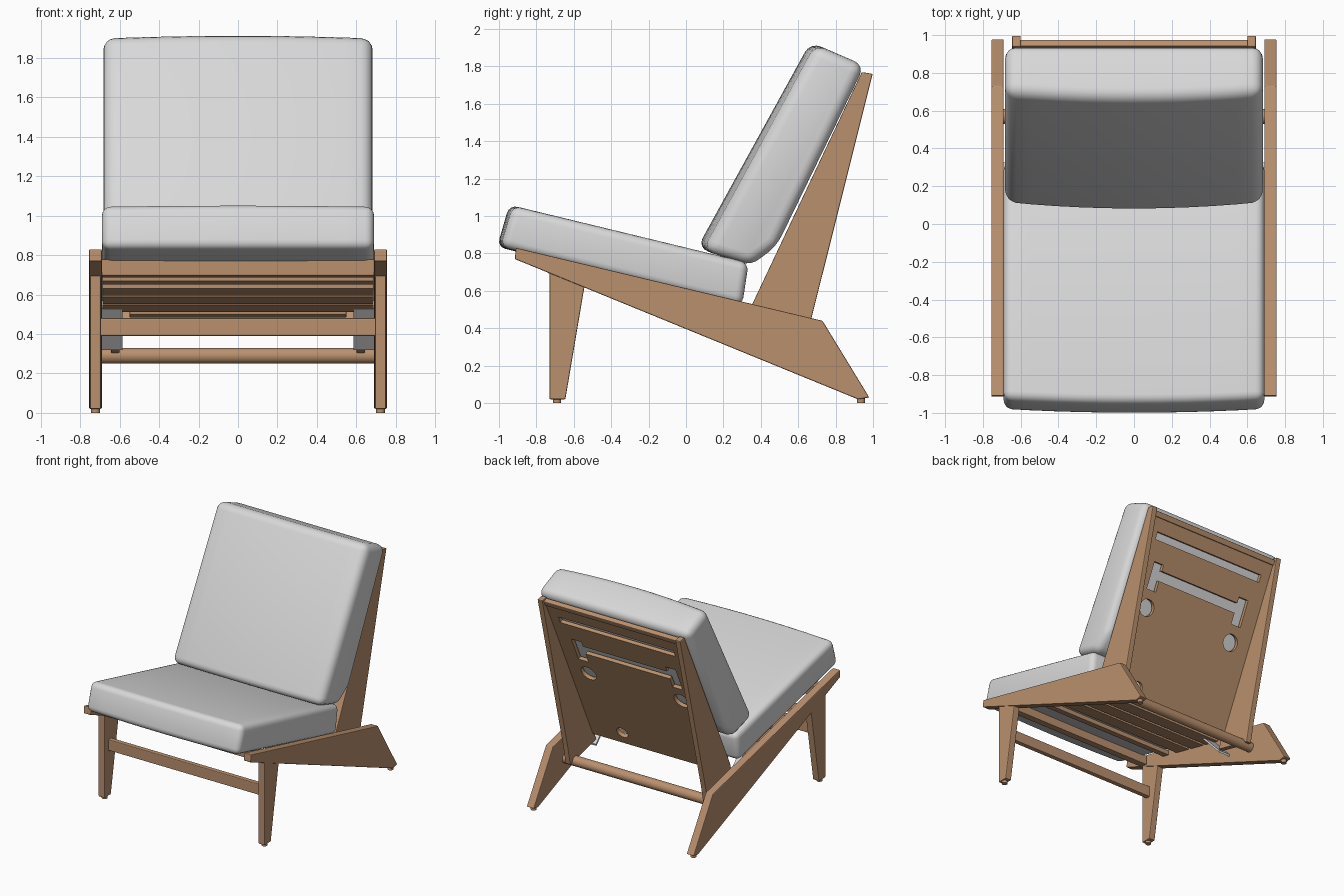
import bpy, bmesh, math
from mathutils import Matrix, Vector

if "Cube" in bpy.data.objects:
    bpy.data.objects.remove(bpy.data.objects["Cube"])


def material(name, rgb):
    m = bpy.data.materials.new(name)
    m.diffuse_color = (*rgb, 1)
    m.use_nodes = True
    m.node_tree.nodes["Principled BSDF"].inputs["Base Color"].default_value = m.diffuse_color
    return m


WOOD = material("warm wood", (0.49, 0.28, 0.155))
FABRIC = material("light grey fabric", (0.69, 0.69, 0.69))


def finish(name, bm, mat, bevel=0.0, segments=2, smooth=False):
    bmesh.ops.recalc_face_normals(bm, faces=bm.faces)
    me = bpy.data.meshes.new(name)
    bm.to_mesh(me)
    bm.free()
    me.materials.append(mat)
    ob = bpy.data.objects.new(name, me)
    bpy.context.collection.objects.link(ob)
    bpy.ops.object.select_all(action='DESELECT')
    bpy.context.view_layer.objects.active = ob
    ob.select_set(True)
    if bevel:
        b = ob.modifiers.new("rounded edges", 'BEVEL')
        b.width, b.segments = bevel, segments
        b.limit_method, b.angle_limit = 'ANGLE', math.radians(25)
        bpy.ops.object.modifier_apply(modifier=b.name)
    if smooth:
        bpy.ops.object.shade_smooth_by_angle(angle=math.radians(40))
    return ob


def prism(name, profile, x0, x1, mat=WOOD, bevel=0.006, segments=2, smooth=False, slices=1, pull=None):
    """Extrude a (y, z) profile along x; pull draws profile points inward toward both ends."""
    bm = bmesh.new()
    pull = pull or {}
    rings = []
    for i in range(slices + 1):
        u = i / slices
        t = (2 * u - 1) ** 2
        ring = []
        for j, (y, z) in enumerate(profile):
            dy, dz = pull.get(j, (0, 0))
            ring.append(bm.verts.new((x0 + (x1 - x0) * u, y + dy * t, z + dz * t)))
        rings.append(ring)
    n = len(profile)
    for a, b in zip(rings, rings[1:]):
        for j in range(n):
            bm.faces.new((a[j], a[(j + 1) % n], b[(j + 1) % n], b[j]))
    bm.faces.new(rings[0])
    bm.faces.new(rings[-1])
    return finish(name, bm, mat, bevel, segments, smooth)


def cylinder(name, center, radius, depth, rot, mat=WOOD, smooth=True):
    bm = bmesh.new()
    bmesh.ops.create_cone(bm, cap_ends=True, segments=24, radius1=radius, radius2=radius,
                          depth=depth, matrix=Matrix.Translation(center) @ rot)
    return finish(name, bm, mat, smooth=smooth)


# Side frames: rail, front leg, back upright, strap, glides
RAIL = [(-0.91, 0.83), (0.73, 0.44), (0.98, 0.03), (0.92, 0.02), (-0.915, 0.77)]
LEG = [(-0.73, 0.72), (-0.73, 0.02), (-0.645, 0.02), (-0.54, 0.64)]
UPRIGHT = [(0.30, 0.36), (0.35, 0.52), (0.94, 1.77), (0.998, 1.76), (0.67, 0.45), (0.635, 0.28)]
STRAP = [(0.12, 0.53), (0.125, 0.545), (0.325, 0.335), (0.32, 0.32)]
for side, s in (("right", 1), ("left", -1)):
    def span(a, b):
        return sorted((s * a, s * b))
    prism(side + "_rail", RAIL, *span(0.69, 0.755))
    prism(side + "_front_leg", LEG, *span(0.695, 0.75))
    prism(side + "_back_upright", UPRIGHT, *span(0.60, 0.645))
    prism(side + "_strap", STRAP, *span(0.585, 0.69), mat=FABRIC, bevel=0)
    for end, y in (("front", -0.69), ("rear", 0.935)):
        cylinder(f"{side}_{end}_glide", (s * 0.722, y, 0.014), 0.022, 0.028, Matrix.Identity(4))

# Cross members
prism("front_stretcher", [(-0.68, 0.39), (-0.68, 0.48), (-0.64, 0.48), (-0.64, 0.39)], -0.70, 0.70)
cylinder("rear_round_bar", (0, 0.57, 0.29), 0.04, 1.39, Matrix.Rotation(math.pi / 2, 4, 'Y'))
prism("front_seat_rail", [(-0.74, 0.695), (-0.74, 0.78), (-0.67, 0.765), (-0.67, 0.685)], -0.69, 0.69)


# Seat slats following the seat slope: one narrow in front, three broad, one short at the back
def slat(name, y0, y1, half_width):
    z0, z1 = (0.815 - 0.237 * (y + 0.93) for y in (y0, y1))
    prism(name, [(y0, z0), (y1, z1), (y1, z1 - 0.04), (y0, z0 - 0.04)], -half_width, half_width)


slat("front_slat", -0.47, -0.40, 0.688)
for i in range(3):
    slat(f"broad_slat_{i + 1}", -0.31 + 0.175 * i, -0.16 + 0.175 * i, 0.688)
slat("short_back_slat", 0.24, 0.31, 0.55)

# Back panel, leaning along the uprights: v runs up it, n runs backward
L = math.hypot(0.59, 1.25)
UP, BACK = (0.59 / L, 1.25 / L), (1.25 / L, -0.59 / L)


def on_panel(v, n):
    return (0.35 + UP[0] * v + BACK[0] * n, 0.52 + UP[1] * v + BACK[1] * n)


def slab(name, v0, v1, n0, n1, x0, x1, bevel=0.0):
    return prism(name, [on_panel(v0, n0), on_panel(v1, n0), on_panel(v1, n1), on_panel(v0, n1)],
                 x0, x1, bevel=bevel)


def disc(name, x, v, r):
    rot = Vector((0, *BACK)).to_track_quat('Z', 'Y').to_matrix().to_4x4()
    return cylinder(name, (x, *on_panel(v, 0.02)), r, 0.2, rot, smooth=False)


panel = slab("back_panel", -0.09, 1.37, 0.005, 0.035, -0.605, 0.605)
cutters = [slab("top_slot", 1.165, 1.225, -0.1, 0.1, -0.52, 0.52),
           slab("middle_slot", 0.87, 0.95, -0.1, 0.1, -0.42, 0.42),
           disc("bottom_hole", 0.30, 0.03, 0.05)]
for s in (1, -1):
    cutters.append(slab("end_slot", 0.78, 1.0, -0.1, 0.1, s * 0.425 - 0.045, s * 0.425 + 0.045))
    cutters.append(disc("round_hole", s * 0.42, 0.64, 0.068))
bpy.ops.object.select_all(action='DESELECT')
bpy.context.view_layer.objects.active = panel
for c in cutters:
    m = panel.modifiers.new("hole", 'BOOLEAN')
    m.operation, m.object, m.solver = 'DIFFERENCE', c, 'EXACT'
    bpy.ops.object.modifier_apply(modifier=m.name)
    bpy.data.objects.remove(c)
slab("panel_top_rail", 1.33, 1.375, 0.005, 0.045, -0.605, 0.605, 0.006)

# Cushions: the fronts are slightly crowned across the width
prism("seat_cushion", [(-1.01, 0.835), (-0.945, 1.06), (0.335, 0.75), (0.30, 0.52)],
      -0.69, 0.69, FABRIC, 0.045, 4, True, 10, {0: (0.02, 0), 1: (0.02, -0.006)})
prism("back_cushion", [(0.06, 0.83), (0.665, 1.93), (0.955, 1.805), (0.485, 0.84), (0.345, 0.735)],
      -0.683, 0.683, FABRIC, 0.06, 4, True, 10, {0: (0.035, -0.015), 1: (0.03, -0.014)})
